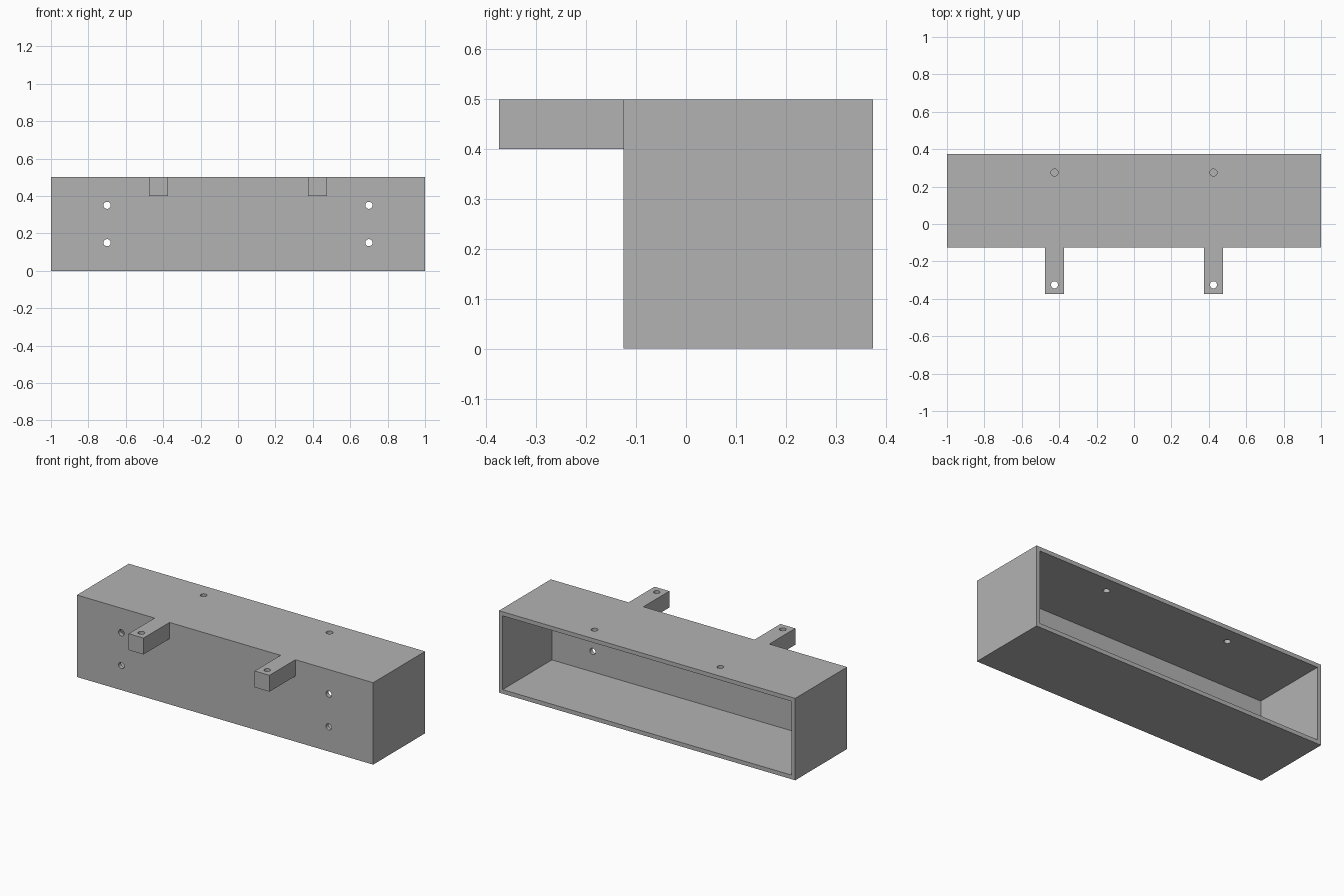
import bpy
import math

default_cube = bpy.data.objects.get("Cube")
if default_cube:
    bpy.data.objects.remove(default_cube, do_unlink=True)

WALL = 0.025
HOLE_RADIUS = 0.019

grey = bpy.data.materials.new("plain_grey")
grey.use_nodes = True
grey.diffuse_color = (0.45, 0.45, 0.45, 1)
grey.node_tree.nodes["Principled BSDF"].inputs["Base Color"].default_value = grey.diffuse_color


def block(name, low, high):
    """Box between two corners."""
    centre = [(a + b) / 2 for a, b in zip(low, high)]
    bpy.ops.mesh.primitive_cube_add(size=1, location=centre)
    obj = bpy.context.object
    obj.name = name
    obj.scale = [b - a for a, b in zip(low, high)]
    bpy.ops.object.transform_apply(location=True, rotation=False, scale=True)
    obj.data.materials.append(grey)
    return obj


def drill(name, centre, length, tilt=0):
    """Round cutter, upright unless tilted about x."""
    bpy.ops.mesh.primitive_cylinder_add(vertices=32, radius=HOLE_RADIUS, depth=length,
                                        location=centre, rotation=(tilt, 0, 0))
    obj = bpy.context.object
    obj.name = name
    obj.data.materials.append(grey)
    return obj


def combine(target, tool, operation):
    """Apply a boolean, then discard the tool."""
    mod = target.modifiers.new(tool.name, "BOOLEAN")
    mod.operation = operation
    mod.solver = "EXACT"
    mod.object = tool
    bpy.context.view_layer.objects.active = target
    bpy.ops.object.modifier_apply(modifier=mod.name)
    bpy.data.objects.remove(tool, do_unlink=True)


# Box shell, open at the back
housing = block("housing", (-1, -0.125, 0), (1, 0.375, 0.5))
cavity = block("cavity", (-1 + WALL, -0.125 + WALL, WALL), (1 - WALL, 0.5, 0.5 - WALL))
combine(housing, cavity, "DIFFERENCE")

for side in (-1, 1):
    # Mounting arm at the top of the front wall
    x = side * 0.425
    arm = block("mounting_arm", (x - 0.05, -0.375, 0.4), (x + 0.05, -0.125 + WALL / 2, 0.5))
    combine(housing, arm, "UNION")

    # Holes through the arm and the top panel
    for y in (-0.325, 0.275):
        combine(housing, drill("upright_hole", (x, y, 0.45), 0.2), "DIFFERENCE")

    # Screw holes through the front wall
    for z in (0.15, 0.35):
        hole = drill("front_hole", (side * 0.7, -0.125, z), 0.2, math.pi / 2)
        combine(housing, hole, "DIFFERENCE")

bpy.ops.object.select_all(action="DESELECT")
housing.select_set(True)
bpy.context.view_layer.objects.active = housing
bpy.ops.object.shade_smooth_by_angle(angle=math.radians(30))
